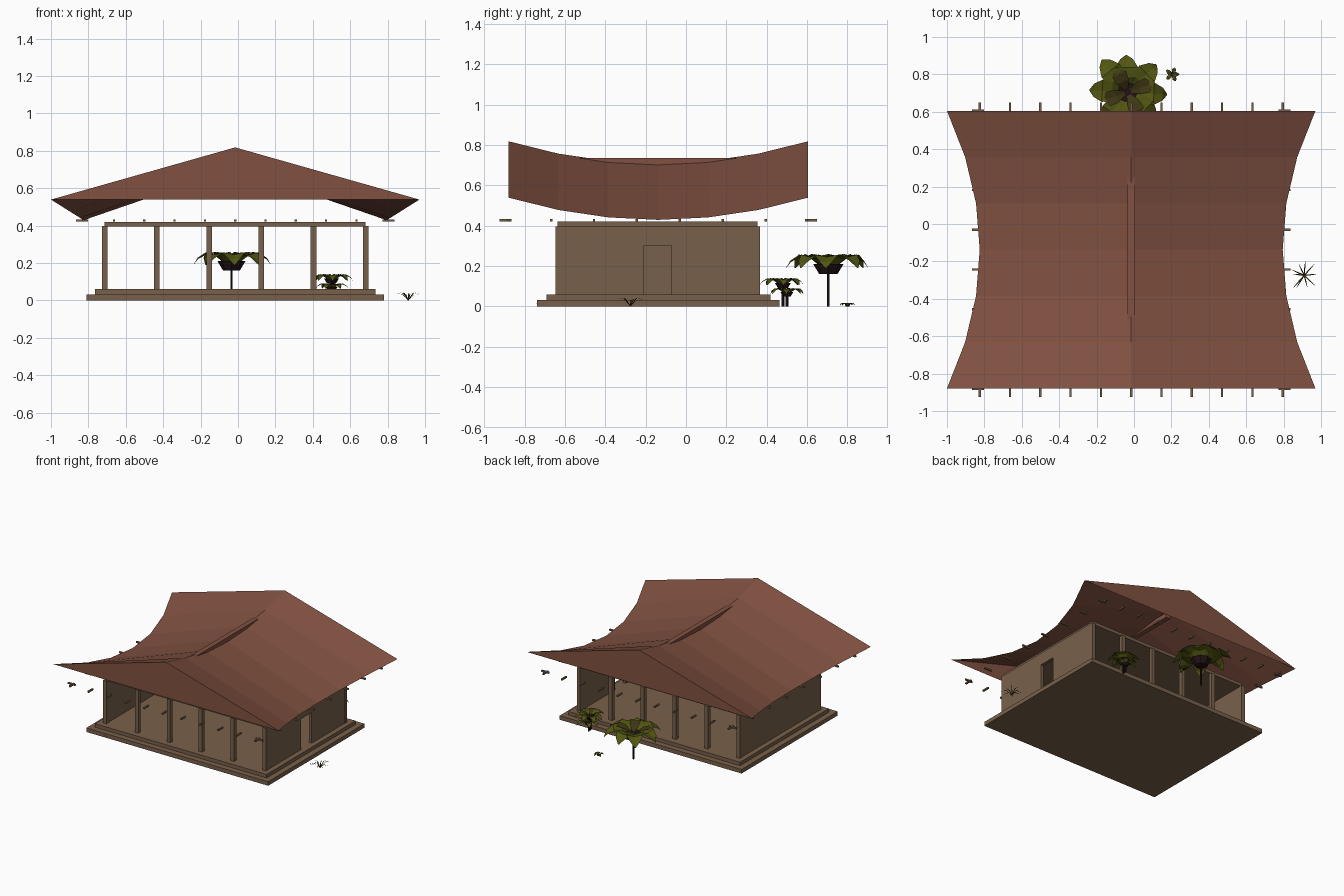
import bpy, bmesh, math, random
from mathutils import Vector

if "Cube" in bpy.data.objects:
    bpy.data.objects.remove(bpy.data.objects["Cube"])

random.seed(3)
CX, CY = -0.015, -0.137   # centre of the building


def material(name, rgb):
    m = bpy.data.materials.new(name)
    m.diffuse_color = (*rgb, 1)
    m.use_nodes = True
    m.node_tree.nodes["Principled BSDF"].inputs["Base Color"].default_value = m.diffuse_color
    return m


WOOD = material("brown wood", (0.19, 0.118, 0.07))
ROOF = material("red brown tile", (0.22, 0.083, 0.053))
LEAF = material("olive leaf", (0.085, 0.095, 0.006))
INNER = material("dark olive leaf", (0.05, 0.038, 0.007))
CORE = material("dark plum", (0.016, 0.006, 0.008))


def finish(name, bm, mats):
    me = bpy.data.meshes.new(name)
    bm.to_mesh(me)
    bm.free()
    for m in mats:
        me.materials.append(m)
    ob = bpy.data.objects.new(name, me)
    bpy.context.collection.objects.link(ob)
    return ob


def add_box(bm, x0, x1, y0, y1, z0, z1):
    vs = bmesh.ops.create_cube(bm, size=1)["verts"]
    for v in vs:
        v.co = Vector(((x0 + x1) / 2 + v.co.x * (x1 - x0),
                       (y0 + y1) / 2 + v.co.y * (y1 - y0),
                       (z0 + z1) / 2 + v.co.z * (z1 - z0)))


def boxes(name, specs, mat):
    bm = bmesh.new()
    for s in specs:
        add_box(bm, *s)
    return finish(name, bm, [mat])


# stepped platform
boxes("lower_platform", [(-0.81, 0.78, -0.737, 0.463, 0, 0.032)], WOOD)
boxes("upper_platform", [(-0.765, 0.735, -0.692, 0.418, 0.032, 0.06)], WOOD)

# posts along the open front and back
posts = []
for i in range(6):
    x = CX + (i - 2.5) * 0.279
    for y in (-0.632, 0.352):
        posts.append((x - 0.015, x + 0.015, y - 0.015, y + 0.015, 0.06, 0.397))
boxes("posts", posts, WOOD)

# side walls, the right one with a doorway
boxes("left_wall", [(-0.725, -0.7, -0.645, 0.365, 0.06, 0.397)], WOOD)
boxes("right_wall", [(0.67, 0.695, -0.645, -0.207, 0.06, 0.397),
                     (0.67, 0.695, -0.073, 0.365, 0.06, 0.397),
                     (0.67, 0.695, -0.207, -0.073, 0.302, 0.397)], WOOD)
boxes("ceiling_slab", [(-0.713, 0.683, -0.637, 0.355, 0.395, 0.42)], WOOD)

# eave rafter ends on all four sides
rafters = []
for i in range(11):
    x = CX + (i - 5) * 0.162
    for y in (-0.895, 0.62):
        rafters.append((x - 0.006, x + 0.006, y - 0.03, y + 0.03, 0.421, 0.433))
for i in range(8):
    y = CY + (i - 3.5) * 0.2125
    for s in (-1, 1):
        x = CX + s * 0.82
        rafters.append((x - 0.032, x + 0.032, y - 0.006, y + 0.006, 0.421, 0.433))
boxes("rafter_ends", rafters, WOOD)

# saddle shaped roof sheet with flat gable triangles
bm = bmesh.new()
rows = []
for i in range(7):
    t = (i - 3) / 3
    y, half, lift = CY + t * 0.742, 0.81 + 0.175 * t * t, 0.11 * t * t
    rows.append([bm.verts.new((CX + s * half, y, (0.708 if s == 0 else 0.429) + lift))
                 for s in (-1, 0, 1)])
for a, b in zip(rows, rows[1:]):
    for k in (0, 1):
        bm.faces.new((a[k], a[k + 1], b[k + 1], b[k]))
bm.faces.new(rows[0])
bm.faces.new(rows[-1])
bmesh.ops.recalc_face_normals(bm, faces=bm.faces)
finish("roof", bm, [ROOF])
boxes("ridge_beam", [(CX - 0.02, CX + 0.02, CY - 0.5, CY + 0.5, 0.7, 0.736)], ROOF)


def leaf(bm, base, ang, stations, mat):
    """Folded leaf following (radius, height, half width) stations."""
    d = Vector((math.cos(ang), math.sin(ang), 0))
    n = Vector((-d.y, d.x, 0))
    prev = None
    for r, z, w in stations:
        c = base + d * r + Vector((0, 0, z))
        row = [bm.verts.new(c + n * w * s + Vector((0, 0, abs(s) * w * 0.2))) for s in (-1, 0, 1)]
        if prev:
            for k in (0, 1):
                bm.faces.new((prev[k], row[k], row[k + 1], prev[k + 1])).material_index = mat
        prev = row


def plant(name, pos, scale, stem, count, width):
    """Stem, dark cup and two rings of drooping leaves."""
    bm = bmesh.new()
    base = Vector((pos[0], pos[1], stem))
    if stem > 0:
        v = bmesh.ops.create_cone(bm, segments=6, radius1=0.007, radius2=0.007, depth=stem, cap_ends=True)["verts"]
        bmesh.ops.translate(bm, verts=v, vec=(pos[0], pos[1], stem / 2))
    v = bmesh.ops.create_cone(bm, segments=8, radius1=0.045 * scale, radius2=0.075 * scale,
                              depth=0.05 * scale, cap_ends=True)["verts"]
    bmesh.ops.translate(bm, verts=v, vec=base + Vector((0, 0, 0.025 * scale)))
    for f in bm.faces:
        f.material_index = 2
    outer = [(0.03, 0.03, 0.02), (0.09, 0.075, 0.05), (0.15, 0.085, 0.06), (0.2, 0.06, 0.035), (0.225, 0.03, 0.004)]
    inner = [(0.02, 0.05, 0.012), (0.07, 0.08, 0.035), (0.12, 0.092, 0.04), (0.15, 0.085, 0.004)]
    for i in range(count):
        a = 2 * math.pi * (i + random.uniform(-0.15, 0.15)) / count
        k = scale * random.uniform(0.87, 1.0)
        leaf(bm, base, a, [(r * k, z * scale, w * scale * width) for r, z, w in outer], 0)
        if i % 2 == 0:
            leaf(bm, base, a + 0.4, [(r * k, z * scale, w * scale * width) for r, z, w in inner], 1)
    finish(name, bm, [LEAF, INNER, CORE])


plant("large_leafy_plant", (-0.035, 0.705), 1.0, 0.16, 8, 1.0)
plant("small_leafy_plant", (0.5, 0.48), 0.52, 0.09, 8, 0.8)
plant("lower_leaves", (0.5, 0.5), 0.42, 0.05, 6, 0.8)
plant("ground_sprout", (0.205, 0.8), 0.18, 0.0, 5, 1.0)


def grass(name, x, y, size, blades):
    bm = bmesh.new()
    for i in range(blades):
        a = 2 * math.pi * i / blades + random.uniform(-0.3, 0.3)
        k = size * random.uniform(0.7, 1.0)
        leaf(bm, Vector((x, y, 0)), a,
             [(0, 0, 0.003), (k * 0.5, k * 0.5, 0.003), (k, k * 0.45, 0.0008)], 0)
    finish(name, bm, [INNER])


# grass tufts
grass("right_grass", 0.91, -0.275, 0.085, 10)
grass("front_left_grass", -0.65, -0.715, 0.04, 8)
